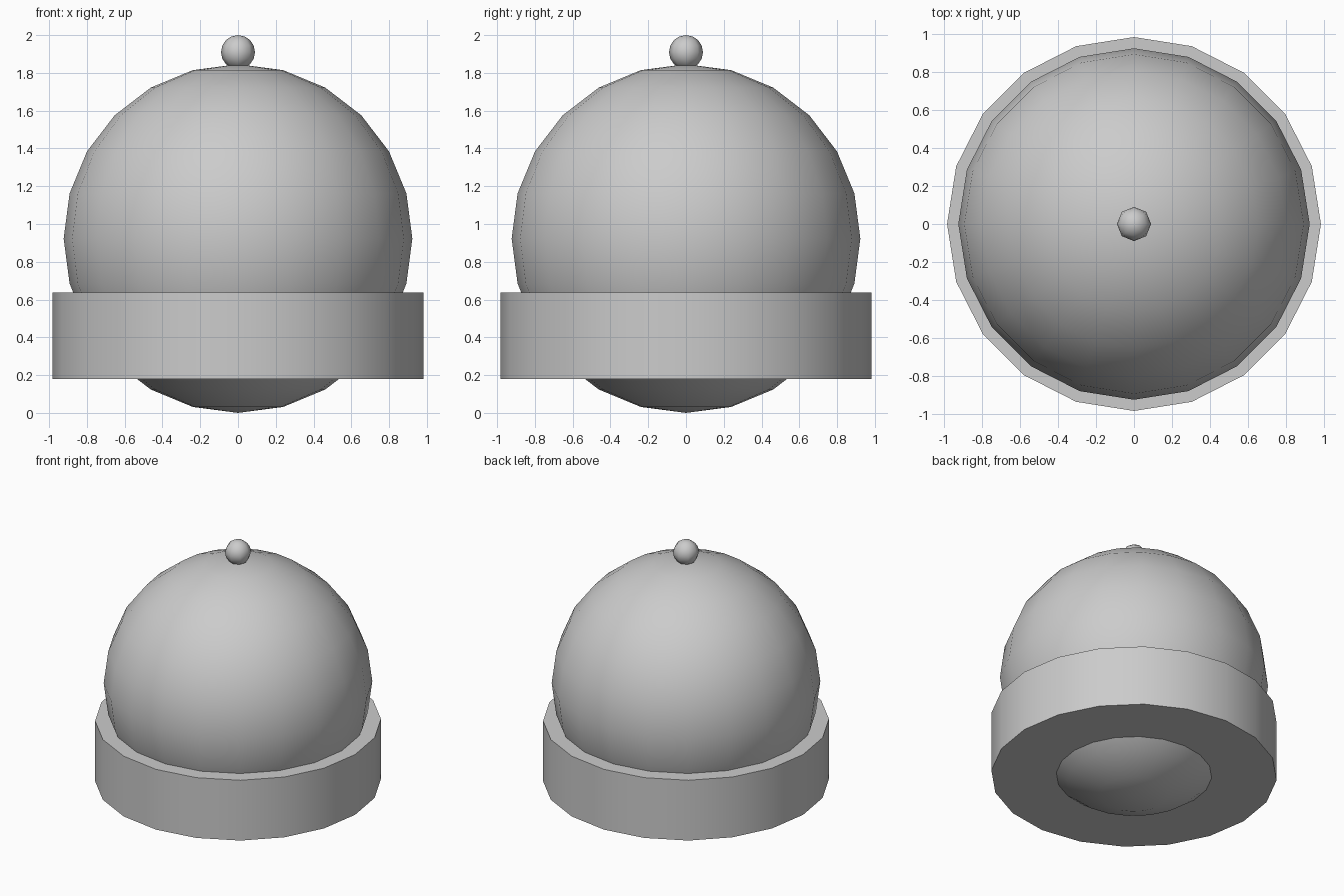
import bpy
import math

if "Cube" in bpy.data.objects:
    bpy.data.objects.remove(bpy.data.objects["Cube"])


def ball(name, radius, z, segments, rings):
    bpy.ops.mesh.primitive_uv_sphere_add(
        segments=segments, ring_count=rings, radius=radius, location=(0, 0, z))
    obj = bpy.context.object
    obj.name = name
    bpy.ops.object.shade_smooth()
    return obj


# Round body and small knob on top
ball("round_body", 0.923, 0.923, 20, 12)
ball("top_knob", 0.09, 1.91, 8, 8)

# Solid collar around the lower body
bottom, top = 0.18, 0.637
bpy.ops.mesh.primitive_cylinder_add(
    vertices=20, radius=0.982, depth=top - bottom, location=(0, 0, (bottom + top) / 2))
bpy.context.object.name = "base_collar"
bpy.ops.object.shade_smooth_by_angle(angle=math.radians(30))
